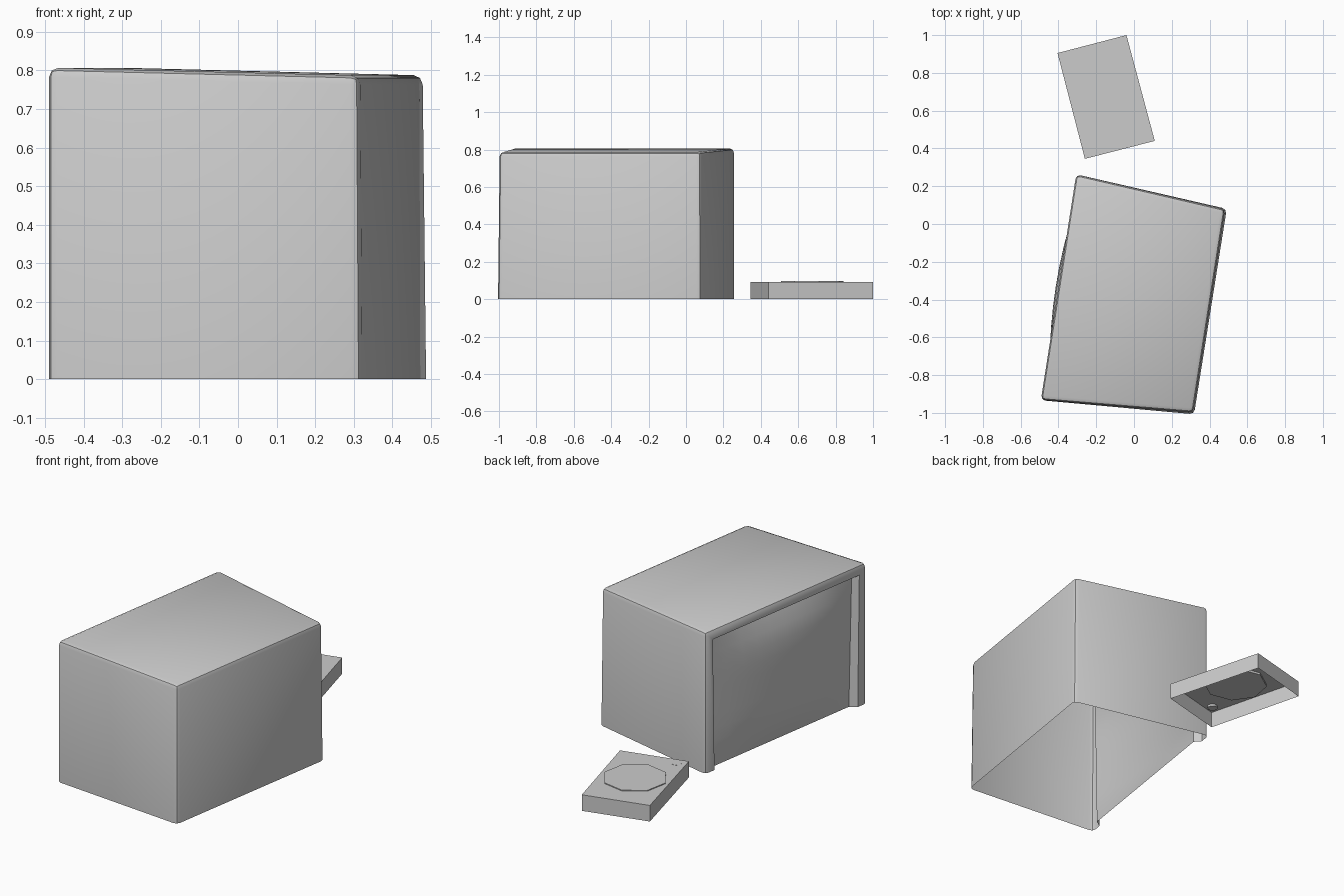
import bpy, bmesh, math
from mathutils import Vector

if "Cube" in bpy.data.objects:
    bpy.data.objects.remove(bpy.data.objects["Cube"])


def finish(bm, name, smooth=None):
    me = bpy.data.meshes.new(name)
    bmesh.ops.recalc_face_normals(bm, faces=bm.faces)
    bm.to_mesh(me)
    bm.free()
    ob = bpy.data.objects.new(name, me)
    bpy.context.collection.objects.link(ob)
    if smooth:
        bpy.ops.object.select_all(action='DESELECT')
        ob.select_set(True)
        bpy.context.view_layer.objects.active = ob
        bpy.ops.object.shade_smooth_by_angle(angle=math.radians(smooth))
    return ob


def open_box(low, high):
    """Four walls and a lid; the underside stays open."""
    bm = bmesh.new()
    a = [bm.verts.new(p) for p in low]
    b = [bm.verts.new(p) for p in high]
    for i in range(4):
        j = (i + 1) % 4
        bm.faces.new((a[i], a[j], b[j], b[i]))
    bm.faces.new(b)
    bm.normal_update()
    return bm


def disc(name, x, y, z0, z1, r, sides, turn):
    bm = bmesh.new()
    bmesh.ops.create_cone(bm, cap_ends=True, segments=sides, radius1=r, radius2=r, depth=z1 - z0)
    ob = finish(bm, name)
    ob.location = (x, y, (z0 + z1) / 2)
    ob.rotation_euler.z = math.radians(turn)
    return ob


# cabinet shell: front left, front right, back right, back left
low = [(-.493, -.933, 0), (.318, -1.007, 0), (.491, .08, 0), (-.306, .263, 0)]
high = [(-.493, -.931, .807), (.313, -.998, .787), (.482, .078, .787), (-.306, .262, .807)]
bm = open_box(low, high)
bmesh.ops.bevel(bm, geom=[e for e in bm.edges if len(e.link_faces) == 2],
                offset=.024, segments=2, profile=.5, affect='EDGES')
bm.normal_update()

# recessed frame on the left wall
wall = max((f for f in bm.faces if f.normal.x < -.9), key=lambda f: f.calc_area())
n = wall.normal.copy()
bmesh.ops.inset_region(bm, faces=[wall], thickness=.045)
bmesh.ops.inset_region(bm, faces=[wall], thickness=.03, depth=-.035)
pts = sorted((v.co.copy() for v in wall.verts), key=lambda p: p.z)
b0, b1 = sorted(pts[:2], key=lambda p: p.y)
t0, t1 = sorted(pts[2:], key=lambda p: p.y)
bmesh.ops.delete(bm, geom=[wall], context='FACES_ONLY')
finish(bm, "cabinet", 35)

# bulging screen set in the frame
bm = bmesh.new()
N = 10
grid = []
for i in range(N + 1):
    u = i / N
    row = []
    for j in range(N + 1):
        v = j / N
        p = b0.lerp(b1, u).lerp(t0.lerp(t1, u), v)
        bulge = .05 * (1 - (2 * u - 1) ** 2) * (1 - (2 * v - 1) ** 4)
        row.append(bm.verts.new(p + n * bulge))
    grid.append(row)
for i in range(N):
    for j in range(N):
        bm.faces.new((grid[i][j], grid[i][j + 1], grid[i + 1][j + 1], grid[i + 1][j]))
bm.normal_update()
finish(bm, "screen", 40)

# low open-bottomed slab behind the cabinet
foot = [(-.26, .345), (.11, .44), (-.04, 1.0), (-.405, .905)]
bm = open_box([(x, y, 0) for x, y in foot], [(x, y, .092) for x, y in foot])
finish(bm, "slab")

# octagonal platter and two flush knobs
disc("platter", -.15, .675, .08, .097, .172, 8, 12)
disc("knob_near", -.22, .40, .08, .0925, .027, 12, 0)
disc("knob_far", -.345, .865, .08, .0925, .027, 12, 0)
